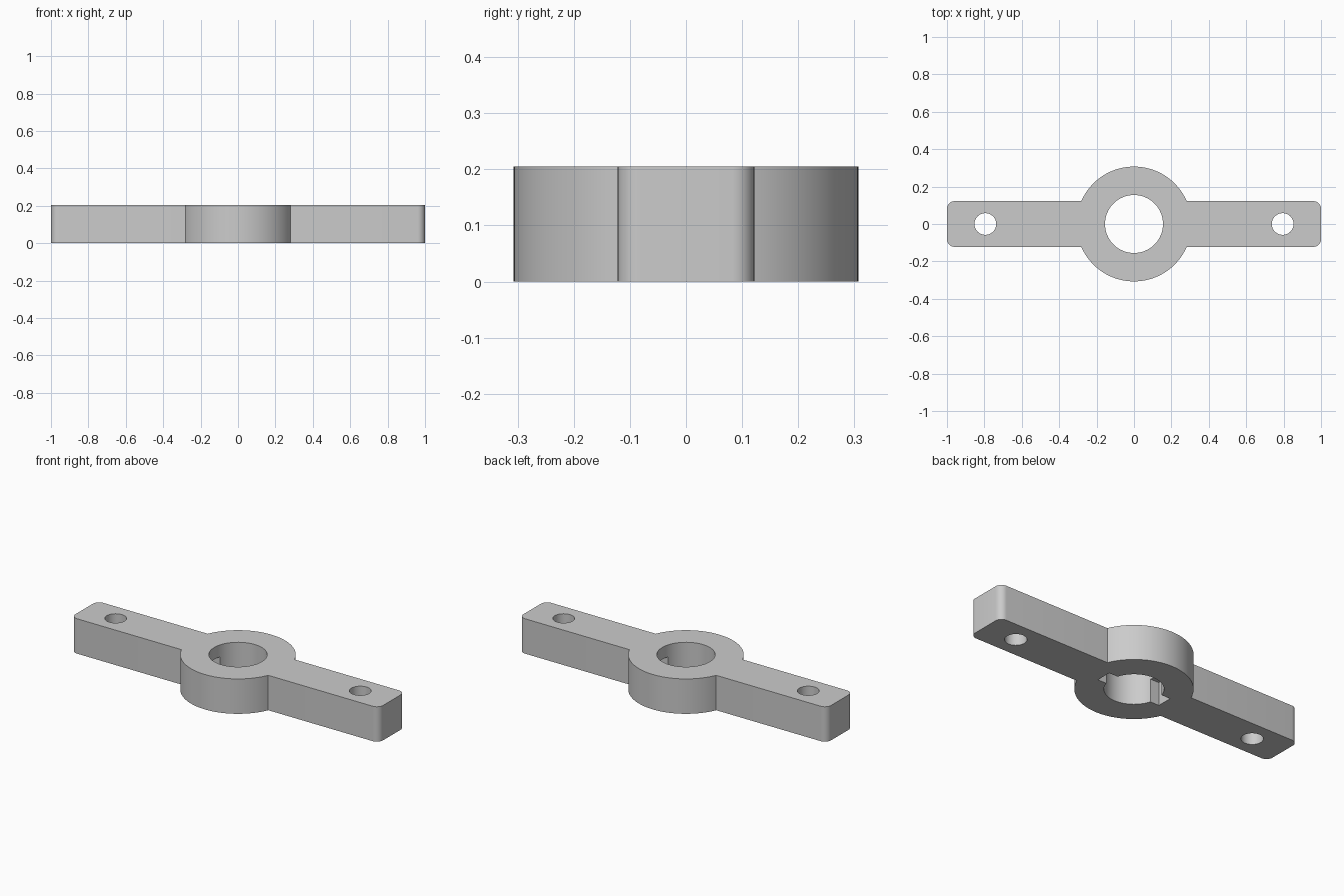
import bpy, bmesh
from math import sin, cos, asin, pi, radians

HEIGHT = 0.205
HUB_R, BORE_R = 0.307, 0.155
ARM_HALF, CORNER_R = 0.122, 0.04
HOLE_X, HOLE_R = 0.795, 0.058
SLOT_X, SLOT_HALF, SLOT_TOP = 0.205, 0.045, 0.135

if "Cube" in bpy.data.objects:
    bpy.data.objects.remove(bpy.data.objects["Cube"], do_unlink=True)

grey = bpy.data.materials.new("light_grey")
grey.use_nodes = True
colour = (0.6, 0.6, 0.6, 1)
grey.diffuse_color = colour
grey.node_tree.nodes["Principled BSDF"].inputs["Base Color"].default_value = colour


def arc(cx, cy, r, start, end, steps):
    angles = [start + (end - start) * i / steps for i in range(steps + 1)]
    return [(cx + r * cos(a), cy + r * sin(a)) for a in angles]


def prism(name, outline, z0, z1):
    """Extrude a closed outline from z0 to z1."""
    bm = bmesh.new()
    face = bm.faces.new([bm.verts.new((x, y, z0)) for x, y in outline])
    top = bmesh.ops.extrude_face_region(bm, geom=[face])["geom"]
    verts = [v for v in top if isinstance(v, bmesh.types.BMVert)]
    bmesh.ops.translate(bm, verts=verts, vec=(0, 0, z1 - z0))
    bmesh.ops.recalc_face_normals(bm, faces=bm.faces)
    mesh = bpy.data.meshes.new(name)
    bm.to_mesh(mesh)
    bm.free()
    obj = bpy.data.objects.new(name, mesh)
    bpy.context.collection.objects.link(obj)
    mesh.materials.append(grey)
    return obj


def cut(target, cutter):
    cutter.hide_render = True
    mod = target.modifiers.new("cut", "BOOLEAN")
    mod.operation = "DIFFERENCE"
    mod.solver = "EXACT"
    mod.object = cutter
    bpy.context.view_layer.objects.active = target
    bpy.ops.object.modifier_apply(modifier=mod.name)
    bpy.data.objects.remove(cutter, do_unlink=True)


# Hub with two rounded arms: half outline, then the same turned half way round
join = asin(ARM_HALF / HUB_R)
cx, cy = 1 - CORNER_R, ARM_HALF - CORNER_R
half = (arc(cx, -cy, CORNER_R, -pi / 2, 0, 8)
        + arc(cx, cy, CORNER_R, 0, pi / 2, 8)
        + arc(0, 0, HUB_R, join, pi - join, 48))
outline = half + [(-x, -y) for x, y in half]
body = prism("hub_with_arms", outline, 0, HEIGHT)

# Central bore and the bolt hole in each arm
for x, r, steps in ((0, BORE_R, 64), (HOLE_X, HOLE_R, 40), (-HOLE_X, HOLE_R, 40)):
    circle = arc(x, 0, r, 0, 2 * pi, steps)[:-1]
    cut(body, prism("hole_cutter", circle, -0.1, HEIGHT + 0.1))

# Blind key slots on both sides of the bore, open underneath
slot = [(-SLOT_X, -SLOT_HALF), (SLOT_X, -SLOT_HALF),
        (SLOT_X, SLOT_HALF), (-SLOT_X, SLOT_HALF)]
cut(body, prism("slot_cutter", slot, -0.1, SLOT_TOP))

# Smooth round walls, sharp edges
bpy.ops.object.select_all(action="DESELECT")
body.select_set(True)
bpy.context.view_layer.objects.active = body
bpy.ops.object.shade_smooth_by_angle(angle=radians(30))
